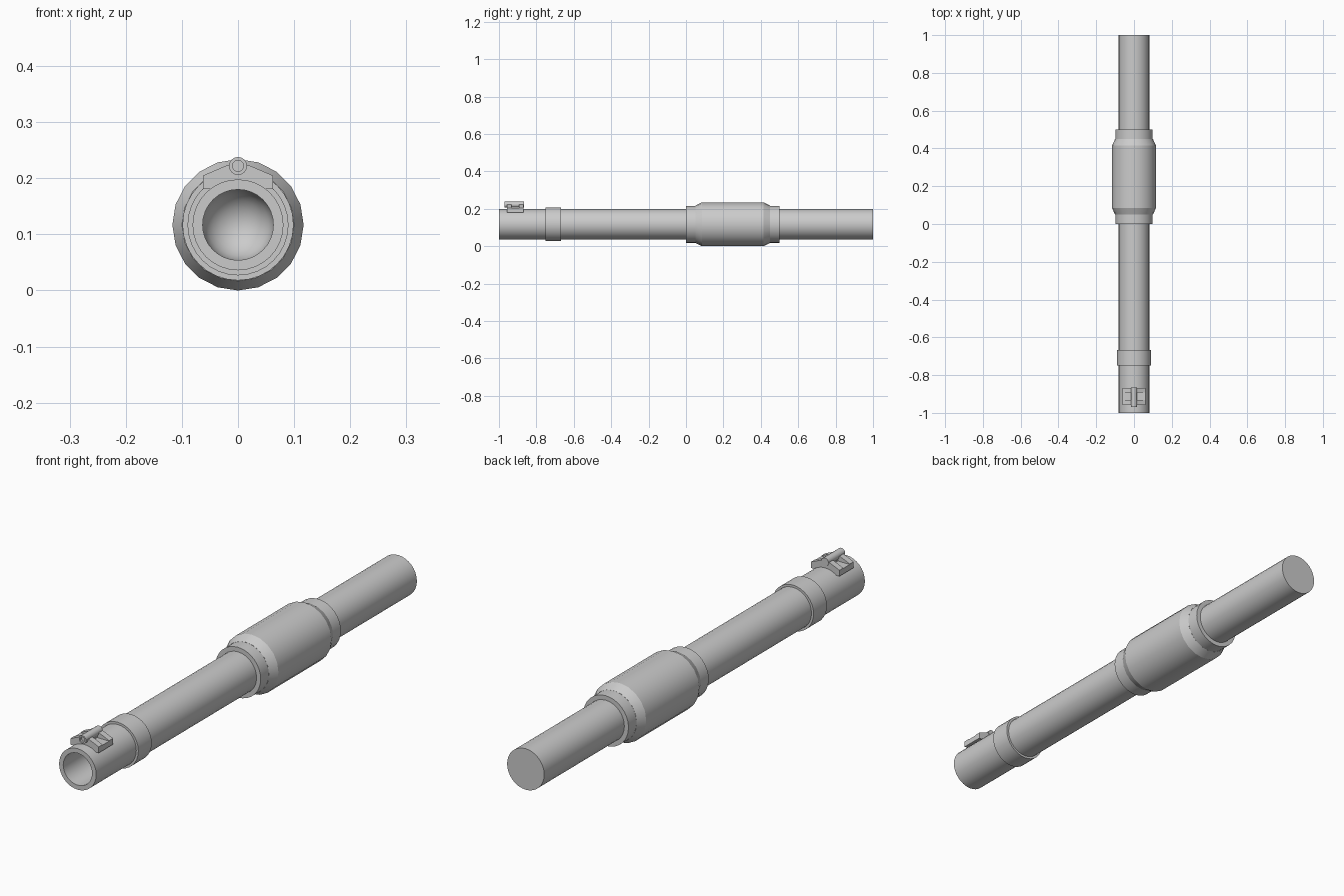
import bpy, math

cube = bpy.data.objects.get("Cube")
if cube:
    bpy.data.objects.remove(cube, do_unlink=True)

AXIS_Z = 0.117

grey = bpy.data.materials.new("plain_grey")
grey.use_nodes = True
grey.diffuse_color = (0.6, 0.6, 0.6, 1)
grey.node_tree.nodes["Principled BSDF"].inputs["Base Color"].default_value = (0.6, 0.6, 0.6, 1)


def add_object(name, verts, faces, smooth=True):
    mesh = bpy.data.meshes.new(name)
    mesh.from_pydata(verts, [], faces)
    mesh.materials.append(grey)
    obj = bpy.data.objects.new(name, mesh)
    bpy.context.collection.objects.link(obj)
    bpy.ops.object.select_all(action="DESELECT")
    obj.select_set(True)
    bpy.context.view_layer.objects.active = obj
    # Make normals point outward
    bpy.ops.object.mode_set(mode="EDIT")
    bpy.ops.mesh.select_all(action="SELECT")
    bpy.ops.mesh.normals_make_consistent(inside=False)
    bpy.ops.object.mode_set(mode="OBJECT")
    if smooth:
        bpy.ops.object.shade_smooth_by_angle(angle=math.radians(24))
    return obj


def lathe(name, profile, sides=32, z=AXIS_Z, closed=False):
    """Turn a (radius, y) profile around the y axis; radius 0 makes a pole."""
    rings, verts, faces = [], [], []
    for r, y in profile:
        count = sides if r > 0 else 1
        rings.append([len(verts) + i for i in range(count)])
        for i in range(count):
            a = 2 * math.pi * i / sides
            verts.append((r * math.sin(a), y, z + r * math.cos(a)))
    pairs = list(zip(rings, rings[1:]))
    if closed:
        pairs.append((rings[-1], rings[0]))
    for a, b in pairs:
        for i in range(sides):
            j = (i + 1) % sides
            quad = [a[i % len(a)], a[j % len(a)], b[j % len(b)], b[i % len(b)]]
            faces.append(list(dict.fromkeys(quad)))
    return add_object(name, verts, faces)


def prism(name, outline, y0, y1):
    """Extrude an (x, z) outline along y."""
    n = len(outline)
    verts = [(x, y, z) for y in (y0, y1) for x, z in outline]
    faces = [list(range(n)), list(range(n, 2 * n))]
    faces += [[i, (i + 1) % n, n + (i + 1) % n, n + i] for i in range(n)]
    return add_object(name, verts, faces, smooth=False)


# Barrel with an open bore ending in a shallow dome
BORE, BORE_END = 0.063, -0.7
dome = [(BORE * math.cos(t * math.pi / 12), BORE_END + BORE * math.sin(t * math.pi / 12))
        for t in range(6)]
lathe("barrel", [(0, 1), (0.081, 1), (0.081, -1), (BORE, -1)] + dome + [(0, BORE_END + BORE)])

# Narrow band near the muzzle
lathe("muzzle_band", [(0.081, -0.75), (0.09, -0.75), (0.09, -0.667), (0.081, -0.667)], closed=True)

# Sleeve: end collars and wider middle
lathe("sleeve_collars", [(0.081, 0), (0.099, 0), (0.099, 0.5), (0.081, 0.5)], closed=True)
lathe("sleeve_body", [(0.09, 0.05), (0.1, 0.05), (0.117, 0.085),
                      (0.117, 0.415), (0.1, 0.45), (0.09, 0.45)], sides=20, closed=True)

# Sight mount on the muzzle: base plate, sloped ribs and a small tube
prism("sight_base", [(-0.062, 0.181), (0.062, 0.181), (0.062, 0.203), (-0.062, 0.203)], -0.957, -0.868)
rib = [(-0.062, 0.2), (0.062, 0.2), (0.062, 0.205), (0.02, 0.223), (-0.02, 0.223), (-0.062, 0.205)]
for side, y in (("front", -0.957), ("back", -0.892)):
    prism(f"sight_rib_{side}", rib, y, y + 0.024)
prism("sight_post", [(-0.01, 0.2), (0.01, 0.2), (0.01, 0.22), (-0.01, 0.22)], -0.95, -0.875)
lathe("sight_tube", [(0, -0.962), (0.01, -0.962), (0.01, -0.97), (0.016, -0.97),
                     (0.016, -0.866), (0, -0.866)], sides=16, z=0.222)
